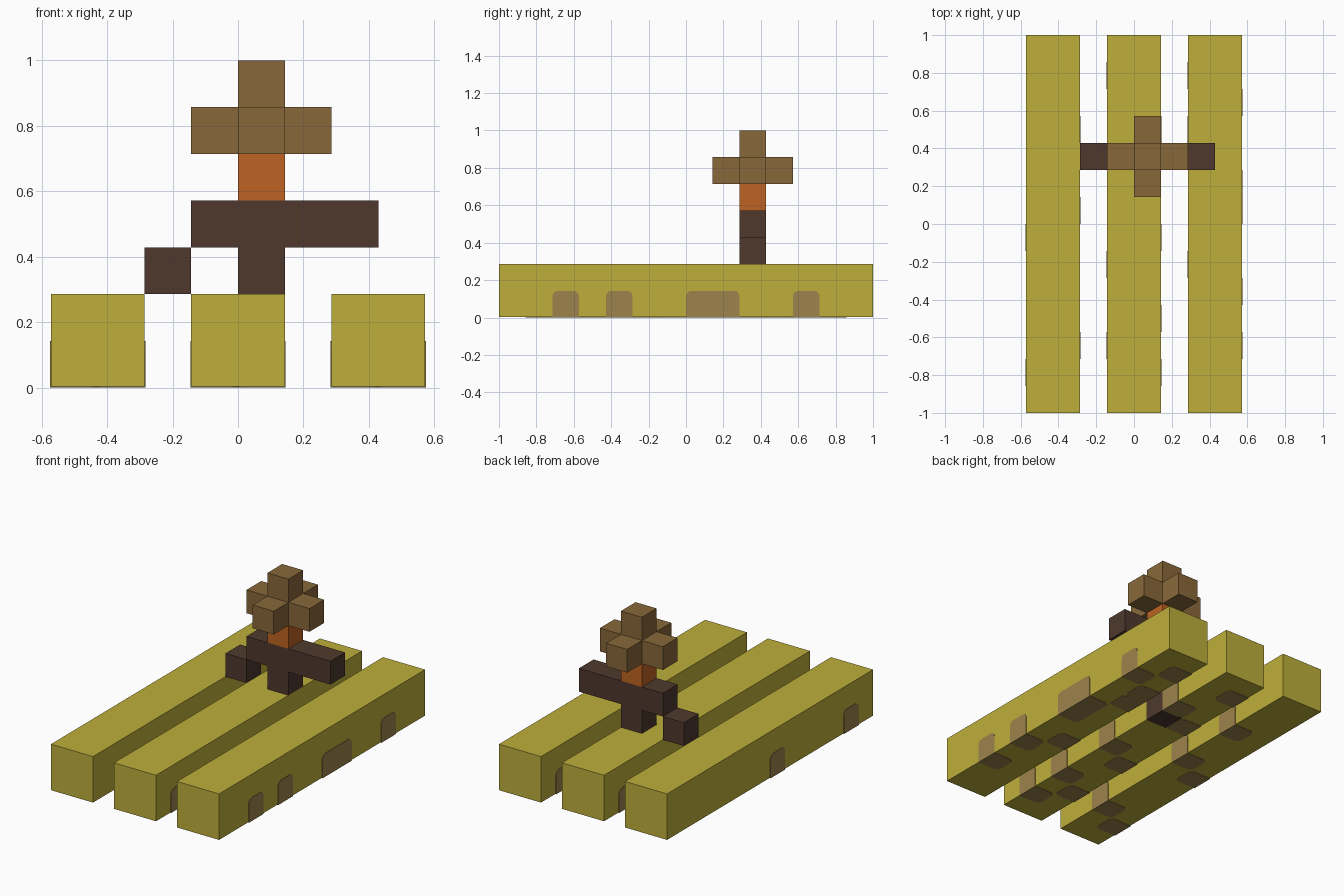
import bpy, bmesh

U = 1 / 7       # block unit
SKIN = 0.003    # how far inlays stand proud of the beams

if "Cube" in bpy.data.objects:
    bpy.data.objects.remove(bpy.data.objects["Cube"])


def material(name, rgb):
    lin = [(c / 255 / 12.92) if c < 11 else ((c / 255 + 0.055) / 1.055) ** 2.4 for c in rgb]
    m = bpy.data.materials.new(name)
    m.use_nodes = True
    m.diffuse_color = (*lin, 1)
    m.node_tree.nodes["Principled BSDF"].inputs["Base Color"].default_value = (*lin, 1)
    return m


olive = material("olive_yellow", (190, 175, 59))
tan = material("tan", (156, 132, 75))
dark = material("dark_brown", (78, 57, 45))
orange = material("orange", (190, 100, 35))
brown = material("brown", (137, 104, 58))


def box(name, mat, lo, hi, round_edge=None):
    """Box from lo to hi in world units; round_edge(a, b) picks edges to round."""
    bm = bmesh.new()
    bmesh.ops.create_cube(bm, size=1)
    for v in bm.verts:
        v.co = [hi[i] if v.co[i] > 0 else lo[i] for i in range(3)]
    if round_edge:
        edges = [e for e in bm.edges if round_edge(e.verts[0].co, e.verts[1].co)]
        bmesh.ops.bevel(bm, geom=edges, offset=0.03, segments=3, profile=0.5, affect='EDGES')
    mesh = bpy.data.meshes.new(name)
    bm.to_mesh(mesh)
    bm.free()
    mesh.materials.append(mat)
    ob = bpy.data.objects.new(name, mesh)
    bpy.context.collection.objects.link(ob)
    return ob


def block(name, mat, lo, hi):
    """Box given in block units."""
    return box(name, mat, [c * U for c in lo], [c * U for c in hi])


def inlay(name, mat, side, x_outer, y0, y1):
    """Rounded patch wrapping from a beam's side face onto its underside."""
    outer = x_outer * U + side * SKIN
    inner = (x_outer - side) * U
    top = U

    def round_edge(a, b):
        along_x = abs(a.x - b.x) > 1e-4 and min(a.z, b.z) > top - 1e-4
        upright = abs(a.z - b.z) > 1e-4 and max(abs(a.x - inner), abs(b.x - inner)) < 1e-4
        return along_x or upright

    box(name, mat, (min(outer, inner), y0 * U, 0), (max(outer, inner), y1 * U, top), round_edge)


# Three long beams, each with patches (start, end along y) on its two sides
beams = {
    "right": (-3, [(-5, -4), (0, 1), (3, 4)], [(-6, -5), (-1, 0)]),
    "middle": (0, [(-6, -5), (-4, -3), (-1, 0), (3, 4)], [(-5, -4), (-2, -1), (2, 3), (5, 6)]),
    "left": (3, [(-5, -4), (-3, -2), (0, 2), (4, 5)], [(-2, -1), (2, 3), (3, 4), (5, 6)]),
}
for name, (cx, plus, minus) in beams.items():
    box(name + "_beam", olive, ((cx - 1) * U, -1, SKIN), ((cx + 1) * U, 1, 2 * U))
    for side, spans in ((1, plus), (-1, minus)):
        for y0, y1 in spans:
            inlay(name + "_beam_patch", tan, side, cx + side, y0, y1)

# Root of the trunk showing through the middle beam
box("trunk_root", dark, (0, 2 * U, 0), (U + SKIN, 3 * U, U))

# Trunk, branches and the loose stump beside it
block("trunk", dark, (0, 2, 2), (1, 3, 4))
block("left_branch", dark, (1, 2, 3), (3, 3, 4))
block("right_branch", dark, (-1, 2, 3), (0, 3, 4))
block("stump", dark, (-2, 2, 2), (-1, 3, 3))

# Neck and cross-shaped crown
block("neck", orange, (0, 2, 4), (1, 3, 5))
block("crown_core", brown, (0, 2, 5), (1, 3, 7))
for dx, dy in ((1, 0), (-1, 0), (0, 1), (0, -1)):
    block("crown_arm", brown, (dx, 2 + dy, 5), (dx + 1, 3 + dy, 6))
